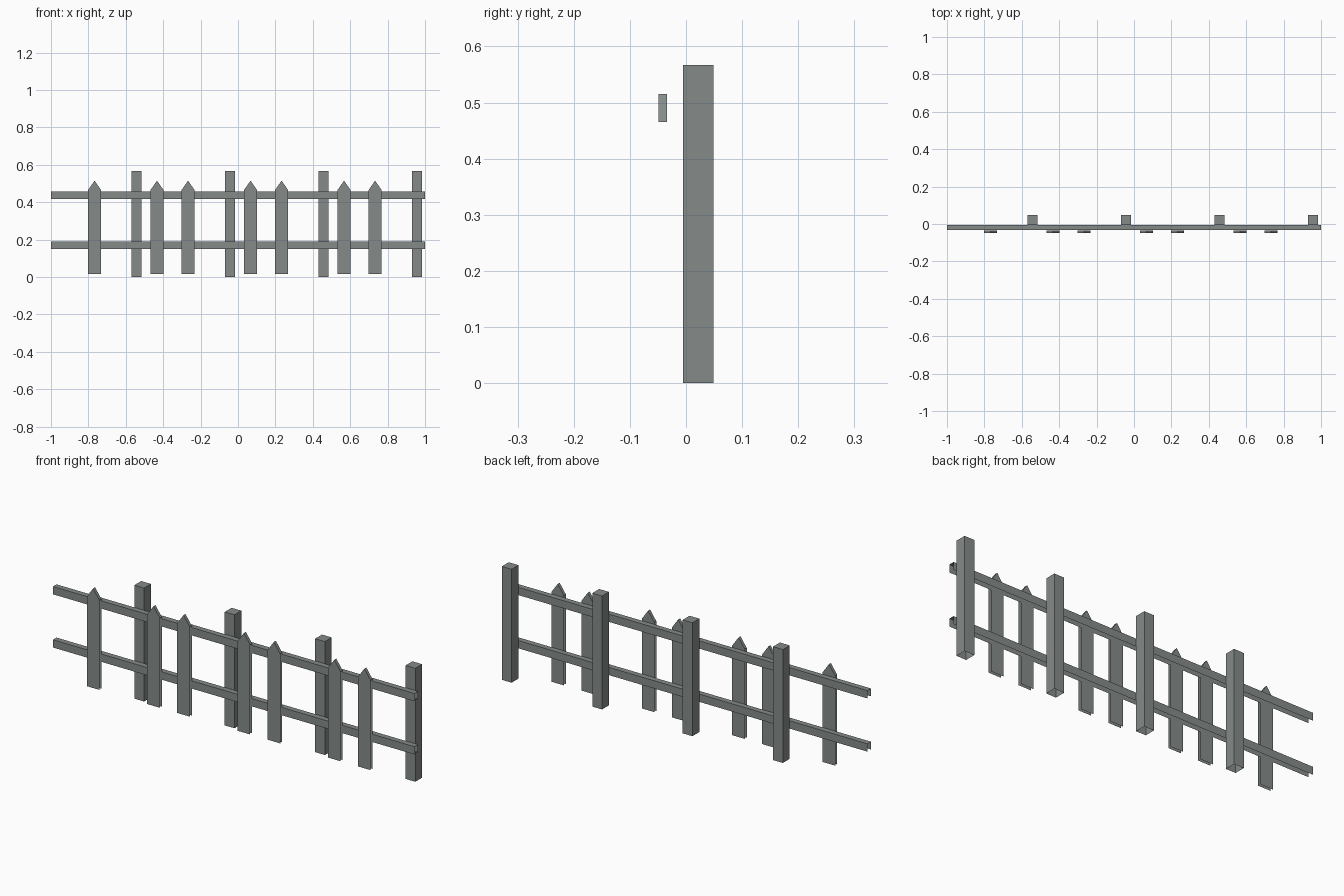
import bpy, bmesh
from mathutils import Vector

cube = bpy.data.objects.get("Cube")
if cube:
    bpy.data.objects.remove(cube, do_unlink=True)

# One weathered grey for the whole fence
grey = bpy.data.materials.new("weathered_grey")
grey.use_nodes = True
colour = (0.235, 0.26, 0.25, 1)
grey.diffuse_color = colour
grey.node_tree.nodes["Principled BSDF"].inputs["Base Color"].default_value = colour

LEFT, RIGHT, DOWN = Vector((1, 0, 0)), Vector((-1, 0, 0)), Vector((0, 0, -1))


def board(name, outline, y0, y1, open_sides):
    """Extrude an x-z outline from y0 to y1, leaving the given sides open."""
    bm = bmesh.new()
    front = bm.faces.new([bm.verts.new((x, y0, z)) for x, z in outline])
    grown = bmesh.ops.extrude_face_region(bm, geom=[front], use_keep_orig=True)
    moved = [v for v in grown["geom"] if isinstance(v, bmesh.types.BMVert)]
    bmesh.ops.translate(bm, verts=moved, vec=(0, y1 - y0, 0))
    bmesh.ops.recalc_face_normals(bm, faces=bm.faces)
    bm.normal_update()
    unseen = [f for f in bm.faces if any(f.normal.dot(d) > 0.99 for d in open_sides)]
    bmesh.ops.delete(bm, geom=unseen, context="FACES")
    mesh = bpy.data.meshes.new(name)
    bm.to_mesh(mesh)
    bm.free()
    mesh.materials.append(grey)
    obj = bpy.data.objects.new(name, mesh)
    bpy.context.collection.objects.link(obj)
    return obj


def rectangle(x0, x1, z0, z1):
    return [(x0, z0), (x1, z0), (x1, z1), (x0, z1)]


# Square posts behind the rails, open underneath
for i in range(4):
    x = -0.543 + 0.5 * i
    board(f"post_{i + 1}", rectangle(x - 0.027, x + 0.027, 0, 0.567),
          -0.005, 0.049, [DOWN])

# Two long rails, open at the ends and underneath
for name, z in (("lower_rail", 0.151), ("upper_rail", 0.417)):
    board(name, rectangle(-1, 1, z, z + 0.039), -0.033, -0.005, [LEFT, RIGHT, DOWN])

# Pointed pickets in pairs, with one missing at the start
for i in range(1, 8):
    pair, second = divmod(i, 2)
    x = -0.933 + 0.5 * pair + 0.166 * second
    w = 0.035
    outline = [(x - w, 0.017), (x + w, 0.017), (x + w, 0.465),
               (x, 0.515), (x - w, 0.465)]
    board(f"picket_{i}", outline, -0.049, -0.0335, [LEFT, RIGHT, DOWN])
